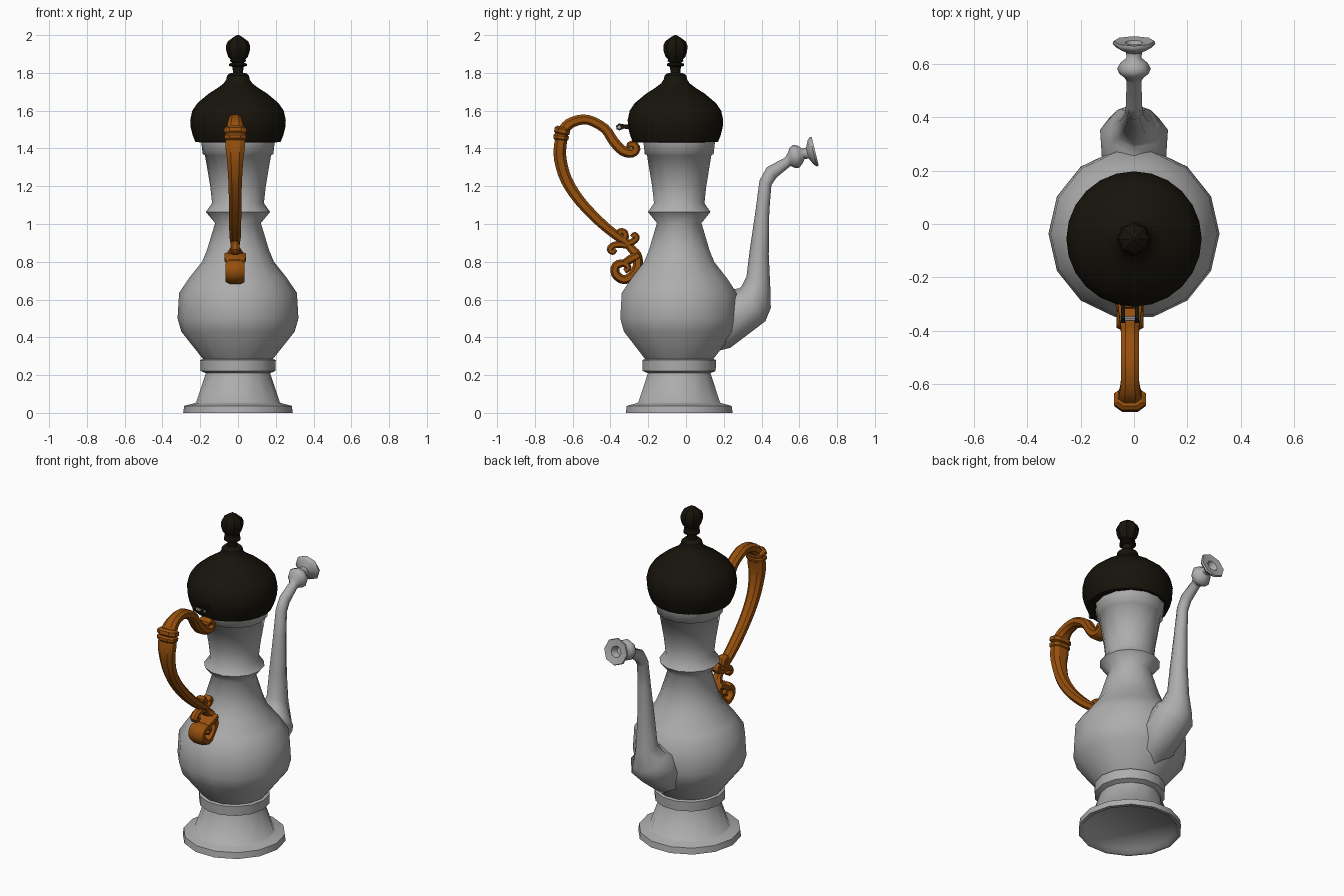
import bpy, bmesh, math
from mathutils import Vector


def material(name, col):
    m = bpy.data.materials.new(name)
    m.diffuse_color = (*col, 1)
    return m


DARK = material("dark_bronze", (0.0085, 0.0065, 0.0035))
BRASS = material("aged_brass", (0.31, 0.08, 0.004))
GREY = material("dull_pewter", (0.42, 0.42, 0.42))
HX = -0.015  # handle centre in x


def loft(name, rings, mat=None, angle=35):
    """Skin a list of equal-length vertex rings, with capped ends."""
    bm = bmesh.new()
    vs = [[bm.verts.new(p) for p in r] for r in rings]
    n = len(vs[0])
    for a, b in zip(vs, vs[1:]):
        for i in range(n):
            j = (i + 1) % n
            bm.faces.new((a[i], a[j], b[j], b[i]))
    bm.faces.new(vs[0])
    bm.faces.new(vs[-1])
    bmesh.ops.recalc_face_normals(bm, faces=bm.faces)
    me = bpy.data.meshes.new(name)
    bm.to_mesh(me)
    bm.free()
    ob = bpy.data.objects.new(name, me)
    bpy.context.collection.objects.link(ob)
    if mat:
        me.materials.append(mat)
    bpy.ops.object.select_all(action='DESELECT')
    ob.select_set(True)
    bpy.context.view_layer.objects.active = ob
    bpy.ops.object.shade_smooth_by_angle(angle=math.radians(angle))
    return ob


def lathe(name, prof, n, cy, mat=None, flute=1.0, angle=35):
    rings = []
    for r, z in prof:
        ring = []
        for i in range(n):
            a = 2 * math.pi * i / n
            k = r * (flute if i % 2 else 1)
            ring.append((k * math.cos(a), cy + k * math.sin(a), z))
        rings.append(ring)
    return loft(name, rings, mat, angle)


def spline(pts, sub):
    """Catmull-Rom through points of (y, z, half thickness, half width)."""
    p = [Vector(q) for q in [pts[0]] + pts + [pts[-1]]]
    out = []
    for i in range(1, len(p) - 2):
        for s in range(sub):
            t = s / sub
            a, b, c, d = p[i - 1:i + 3]
            out.append(0.5 * (2 * b + (c - a) * t + (2 * a - 5 * b + 4 * c - d) * t * t
                              + (3 * b - a - 3 * c + d) * t ** 3))
    return out + [p[-2]]


SECTION = [(1, .5), (.5, 1), (-.5, 1), (-1, .5), (-1, -.5), (-.5, -1), (.5, -1), (1, -.5)]


def sweep(name, pts, sub=3, mat=BRASS):
    """Chamfered bar following a path in the y-z plane."""
    p = spline(pts, sub) if sub > 1 else [Vector(q) for q in pts]
    rings = []
    for i, q in enumerate(p):
        d = p[min(i + 1, len(p) - 1)] - p[max(i - 1, 0)]
        l = math.hypot(d[0], d[1])
        ny, nz = -d[1] / l, d[0] / l
        rings.append([(HX + w * q[3], q[0] + ny * t * q[2], q[1] + nz * t * q[2])
                      for t, w in SECTION])
    return loft(name, rings, mat, 30)


# Body: recessed foot, stem, belly, ringed neck and rim
lathe("body", [
    (.255, .02), (.268, 0), (.29, 0), (.285, .037), (.235, .05), (.222, .055), (.17, .21),
    (.198, .222), (.2, .28), (.185, .285), (.30, .43), (.32, .50), (.312, .635), (.258, .715),
    (.19, .80), (.165, .86), (.121, 1.005), (.17, 1.064), (.137, 1.11), (.147, 1.20),
    (.175, 1.365), (.187, 1.37), (.195, 1.44)], 14, -.036, GREY, angle=62)

# Domed lid
LY = -.056
lathe("lid", [
    (.20, 1.432), (.226, 1.435), (.24, 1.47), (.25, 1.51), (.253, 1.55), (.242, 1.60),
    (.215, 1.64), (.155, 1.69), (.105, 1.722), (.075, 1.745), (.062, 1.765), (.058, 1.785),
    (.045, 1.797), (.027, 1.80), (.024, 1.83)], 24, LY, DARK)

# Finial: collar and fluted bud
lathe("finial_collar", [
    (.027, 1.81), (.03, 1.832), (.047, 1.838), (.047, 1.848), (.03, 1.855), (.044, 1.862),
    (.04, 1.87), (.025, 1.875)], 14, LY, DARK)
lathe("finial_bud", [
    (.03, 1.863), (.052, 1.885), (.062, 1.915), (.064, 1.945), (.054, 1.967),
    (.03, 1.985), (.006, 2.0)], 16, LY, DARK, flute=.86, angle=25)


# Spout: each section spans two points in the y-z plane plus a half width
def round_section(y, z, r):
    return (y - .24 * r, z + .97 * r, y + .24 * r, z - .97 * r, r)


spout = [
    (.15, .64, .10, .31, .10), (.255, .655, .235, .345, .12), (.285, .66, .42, .485, .127),
    (.297, .675, .449, .555, .088), (.32, .72, .446, .67, .06), (.337, .86, .438, .84, .05),
    (.368, 1.07, .441, 1.07, .038), (.389, 1.23, .452, 1.205, .032),
    (.427, 1.30, .478, 1.245, .03), (.525, 1.352, .545, 1.30, .028)]
spout += [round_section(*q) for q in [
    (.547, 1.342, .035), (.562, 1.35, .055), (.582, 1.358, .063), (.604, 1.366, .05),
    (.621, 1.372, .028), (.643, 1.375, .03), (.66, 1.379, .066), (.674, 1.382, .08),
    (.684, 1.385, .077), (.679, 1.383, .034), (.64, 1.374, .02)]]
rings = []
for y1, z1, y2, z2, w in spout:
    ring = []
    for i in range(8):
        a = 2 * math.pi * i / 8
        c = math.cos(a) / 2
        ring.append((w * math.sin(a), (y1 + y2) / 2 + (y2 - y1) * c, (z1 + z2) / 2 + (z2 - z1) * c))
    rings.append(ring)
loft("spout", rings, GREY, 55)

# Handle: upper curl, arch and long lower sweep
sweep("handle", [
    (-.298, 1.402, .012, .030), (-.300, 1.418, .016, .035), (-.278, 1.422, .019, .040),
    (-.264, 1.398, .023, .043), (-.287, 1.376, .025, .045), (-.335, 1.388, .027, .042),
    (-.385, 1.440, .027, .035), (-.430, 1.505, .026, .033), (-.520, 1.552, .026, .033),
    (-.600, 1.540, .028, .035), (-.645, 1.500, .030, .045), (-.665, 1.420, .033, .052),
    (-.665, 1.340, .033, .043), (-.632, 1.230, .031, .036), (-.560, 1.120, .028, .033),
    (-.460, 1.015, .026, .032), (-.370, .940, .024, .030), (-.315, .905, .022, .024)])

# Double collar on the handle
sweep("handle_collar", [
    (-.651, 1.512, .032, .045), (-.654, 1.502, .042, .060), (-.658, 1.482, .042, .060),
    (-.660, 1.475, .034, .050), (-.661, 1.466, .042, .058), (-.663, 1.450, .040, .057),
    (-.664, 1.442, .032, .048)], sub=1)

# Scrolls at the foot of the handle
sweep("scroll_large", [
    (-.320, .910, .018, .024), (-.290, .870, .022, .024), (-.260, .835, .025, .045),
    (-.255, .775, .027, .050), (-.284, .727, .025, .050), (-.330, .705, .024, .050),
    (-.373, .735, .024, .050), (-.370, .780, .023, .050), (-.328, .792, .020, .048),
    (-.305, .768, .017, .045), (-.325, .750, .014, .042)])
sweep("scroll_link", [
    (-.325, .795, .018, .045), (-.290, .815, .024, .056), (-.248, .835, .022, .056)])
sweep("scroll_top", [
    (-.400, .955, .016, .024), (-.365, .950, .018, .025), (-.325, .925, .019, .026),
    (-.325, .955, .018, .026), (-.350, .960, .017, .026), (-.350, .940, .013, .024)])
sweep("scroll_inner", [
    (-.315, .895, .018, .024), (-.285, .905, .018, .025), (-.262, .925, .017, .026),
    (-.272, .943, .016, .026), (-.286, .930, .012, .024)])
sweep("scroll_outer", [
    (-.300, .885, .019, .022), (-.345, .892, .019, .022), (-.385, .886, .018, .022),
    (-.403, .865, .017, .022), (-.387, .851, .015, .022), (-.374, .866, .012, .022)])


# Hinge between lid and handle: lugs and pin
def bar_x(name, x0, x1, pts, mat):
    loft(name, [[(x, y, z) for y, z in pts] for x in (x0, x1)], mat)


def circle(y, z, r, n=8):
    return [(y + r * math.cos(2 * math.pi * i / n), z + r * math.sin(2 * math.pi * i / n))
            for i in range(n)]


LUG = [(-.28, 1.50), (-.28, 1.525), (-.33, 1.528), (-.355, 1.532), (-.37, 1.52),
       (-.368, 1.502), (-.352, 1.495), (-.33, 1.505)]
for side, s in (("left", -1), ("right", 1)):
    bar_x("hinge_lug_" + side, HX + s * .018, HX + s * .034, LUG, DARK)
bar_x("hinge_pin", HX - .038, HX + .038, circle(-.354, 1.513, .009), GREY)
